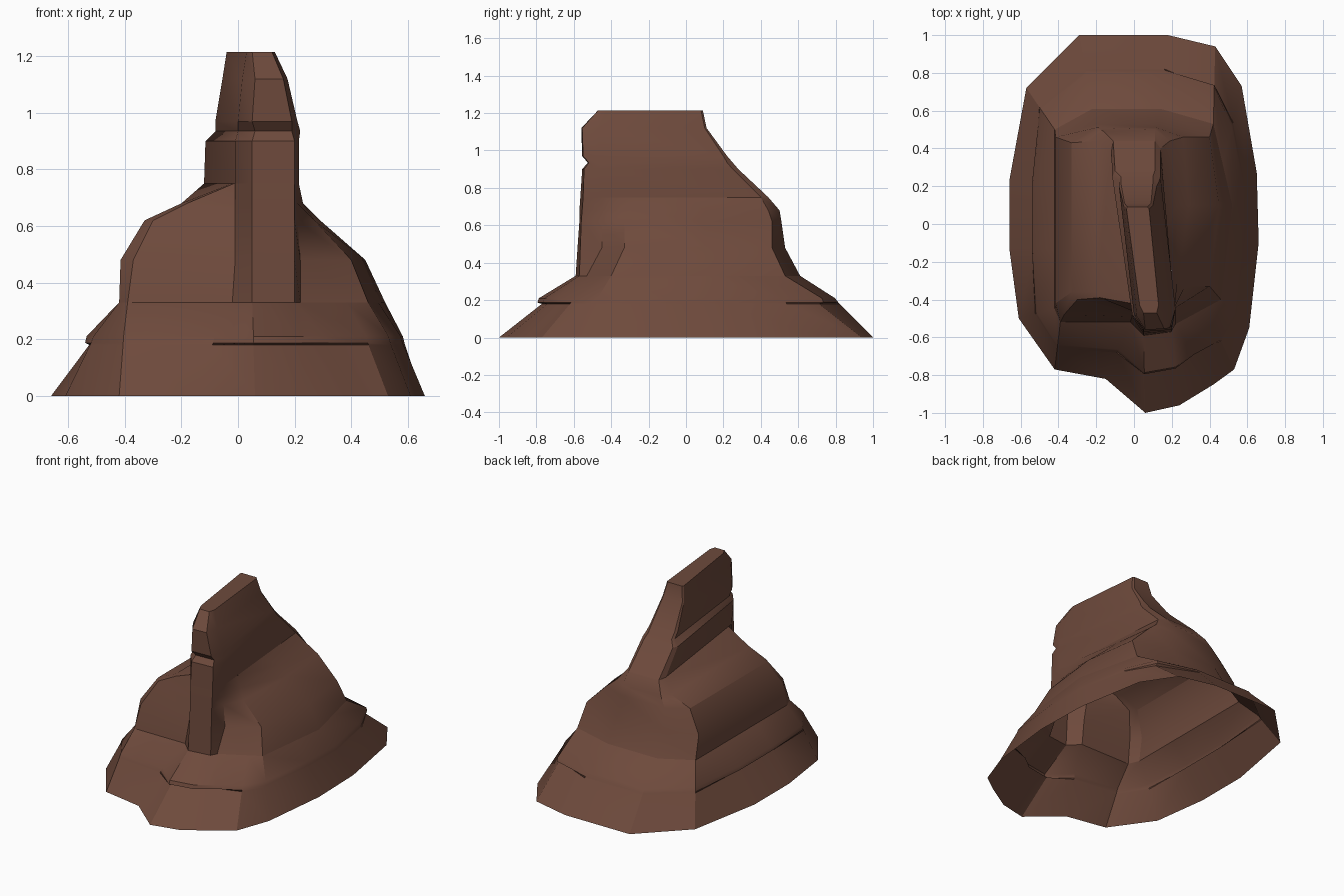
import bpy, bmesh, math

rock = bpy.data.materials.new("rock brown")
rock.diffuse_color = (0.155, 0.068, 0.045, 1)


def stack(name, rings, cap=False):
    """Skin a pile of (z, [x, y, x, y, ...]) contours, clockwise from above."""
    bm = bmesh.new()
    loops = [[bm.verts.new((p[i], p[i + 1], z)) for i in range(0, len(p), 2)]
             for z, p in rings]
    n = len(loops[0])
    for lo, hi in zip(loops, loops[1:]):
        for i in range(n):
            j = (i + 1) % n
            bm.faces.new((lo[i], hi[i], hi[j], lo[j]))
    if cap:
        bm.faces.new(loops[-1][::-1])
    me = bpy.data.meshes.new(name)
    bm.to_mesh(me)
    bm.free()
    ob = bpy.data.objects.new(name, me)
    me.materials.append(rock)
    bpy.context.collection.objects.link(ob)
    bpy.ops.object.select_all(action='DESELECT')
    ob.select_set(True)
    bpy.context.view_layer.objects.active = ob
    bpy.ops.object.shade_smooth_by_angle(angle=math.radians(30))
    return ob


# Sloping skirt, open underneath: ground outline and shelf outline
foot = [-.29, 1, .18, 1, .43, .94, .57, .73, .65, .27, .66, -.1, .61, -.55,
        .53, -.77, .42, -.85, .24, -.96, .06, -1, -.15, -.82, -.42, -.77,
        -.61, -.5, -.66, -.13, -.66, .23, -.57, .72]
shelf = [-.22, .61, .14, .61, .42, .53, .47, .315, .52, .1, .496, -.1, .46, -.4,
         .38, -.443, .22, -.53, .2, -.57, .05, -.59, -.02, -.52, -.39, -.52,
         -.42, -.45, -.42, -.13, -.42, .2, -.42, .5]
ledges = {2, 8, 9, 10, 14, 15}      # outline points with an undercut ledge


def between(t, t_ledge):
    out = []
    for i, (a, b) in enumerate(zip(foot, shelf)):
        k = t_ledge if i // 2 in ledges else t
        out.append(a + (b - a) * k)
    return out


stack("skirt", [(0, foot), (.18, between(.46, .56)), (.187, between(.475, .5)),
                (.21, between(.52, .52)), (.33, shelf)])

# Shoulders: steep block on the left, rounded slope on the right
stack("shoulders", [
    (.33, [-.42, .5, -.22, .61, .14, .61, .42, .53, .52, .1, .46, -.4, .22, -.53,
           .2, -.57, .05, -.59, -.02, -.52, -.39, -.52, -.42, -.45]),
    (.48, [-.415, .46, -.2, .53, .14, .53, .40, .46, .45, .1, .40, -.33, .22, -.45,
           .2, -.565, .05, -.58, -.01, -.49, -.37, -.48, -.415, -.42]),
    (.62, [-.33, .43, -.2, .51, .12, .51, .26, .46, .29, .1, .27, -.33, .21, -.45,
           .2, -.56, .05, -.57, -.01, -.46, -.30, -.40, -.33, -.36]),
    (.68, [-.2, .44, -.16, .49, .11, .5, .19, .44, .23, .1, .23, -.3, .21, -.45,
           .2, -.555, .05, -.57, -.01, -.46, -.18, -.39, -.2, -.36]),
    (.75, [-.12, .38, -.11, .44, .11, .44, .14, .4, .175, 0, .202, -.3, .215, -.45,
           .2, -.55, .05, -.565, -.01, -.46, -.015, -.42, -.022, -.36]),
])

# Leaning fin with a notch near z 0.93 and a flat summit
stack("summit_fin", [
    (.75, [-.12, .38, -.11, .44, .11, .44, .14, .4,
           .215, -.45, .2, -.55, .05, -.565, -.01, -.46]),
    (.90, [-.115, .25, -.1, .28, .11, .28, .14, .25,
           .215, -.46, .2, -.545, .05, -.555, -.01, -.48]),
    (.935, [-.08, .23, -.07, .25, .1, .25, .13, .22,
            .22, -.45, .19, -.52, .06, -.525, 0, -.45]),
    (.97, [-.08, .2, -.07, .22, .1, .22, .12, .2,
           .21, -.46, .19, -.55, .05, -.555, 0, -.48]),
    (1.12, [-.055, .1, -.05, .11, .09, .11, .1, .1,
            .175, -.47, .16, -.555, .06, -.56, .015, -.49]),
    (1.215, [-.04, .08, -.035, .09, .07, .09, .08, .08,
             .13, -.43, .12, -.47, .05, -.47, .03, -.43]),
], cap=True)
